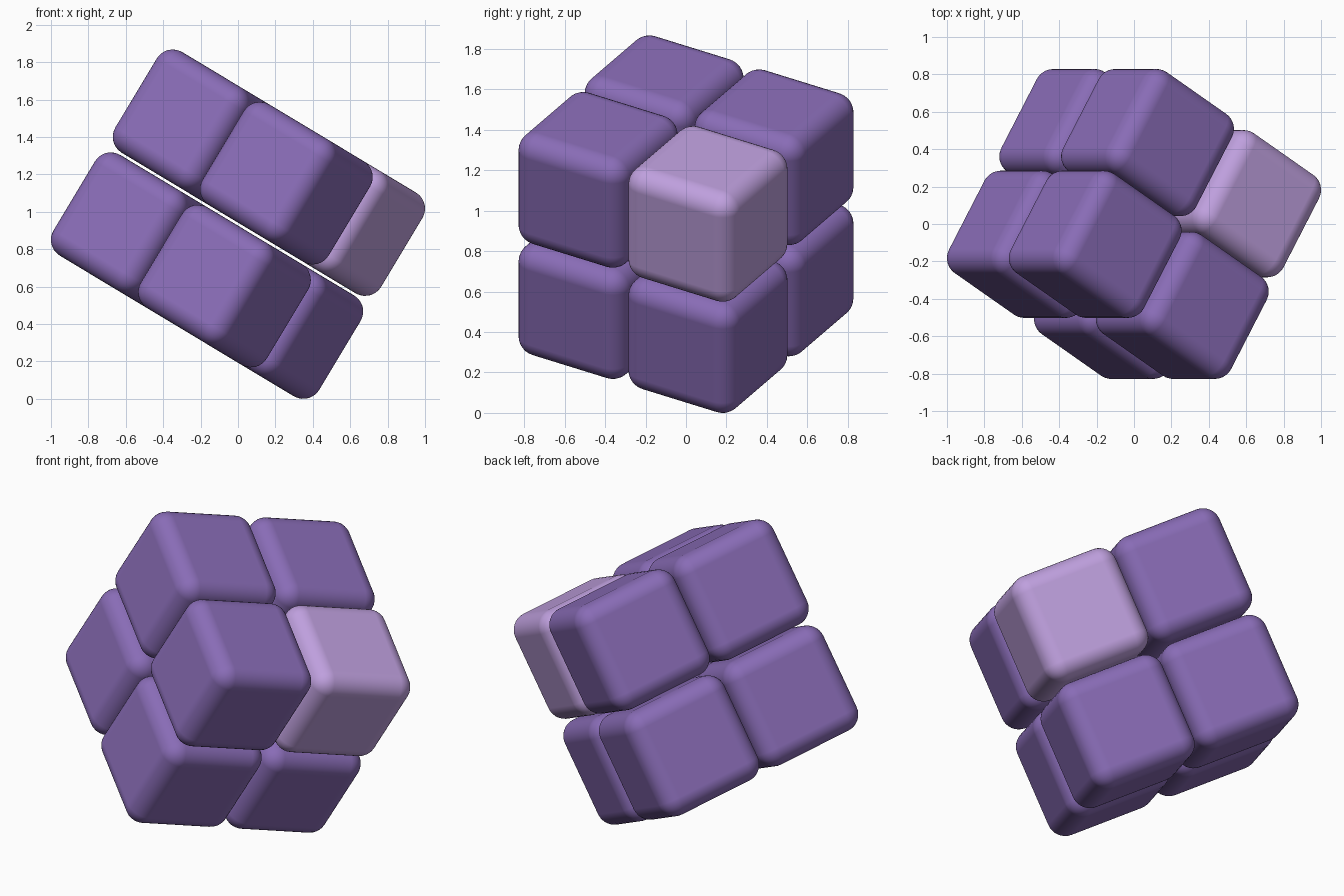
import bpy
from math import cos, sin, radians
from mathutils import Matrix, Vector

if "Cube" in bpy.data.objects:
    bpy.data.objects.remove(bpy.data.objects["Cube"])

SIDE, RADIUS = 0.628, 0.10          # rounded block
H, H_LAYER = 0.317, 0.321           # half pitch within a layer / between layers
MID_Z = 0.9336

# Tilted frame: two layers stacked along w, blocks spread along u and v
t, p = radians(31), radians(59)
slope = Vector((cos(t), 0, -sin(t)))
side = Vector((0, 1, 0))
u = slope * cos(p) + side * sin(p)
v = -slope * sin(p) + side * cos(p)
w = Vector((sin(t), 0, cos(t)))
rot = Matrix((u, v, w)).transposed().to_4x4()


def material(name, color):
    m = bpy.data.materials.new(name)
    m.diffuse_color = color
    m.use_nodes = True
    m.node_tree.nodes["Principled BSDF"].inputs["Base Color"].default_value = m.diffuse_color
    return m


purple = material("purple", (0.25, 0.15, 0.47, 1))
lilac = material("lilac", (0.52, 0.35, 0.73, 1))


def block(name, i, j, k, mat):
    bpy.ops.mesh.primitive_cube_add(size=SIDE)
    ob = bpy.context.object
    ob.name = name
    ob.data.materials.append(mat)
    bpy.ops.object.shade_smooth()
    b = ob.modifiers.new("rounding", "BEVEL")
    b.width, b.segments = RADIUS, 8
    b.harden_normals = True
    centre = u * i * H + v * j * H + w * k * H_LAYER + Vector((0, 0, MID_Z))
    ob.matrix_world = Matrix.Translation(centre) @ rot


# Eight blocks, one of them lighter
n = 0
for k in (-1, 1):
    for j in (-1, 1):
        for i in (-1, 1):
            if (i, j, k) == (1, -1, 1):
                block("light_block", i, j, k, lilac)
            else:
                n += 1
                block(f"block_{n}", i, j, k, purple)
